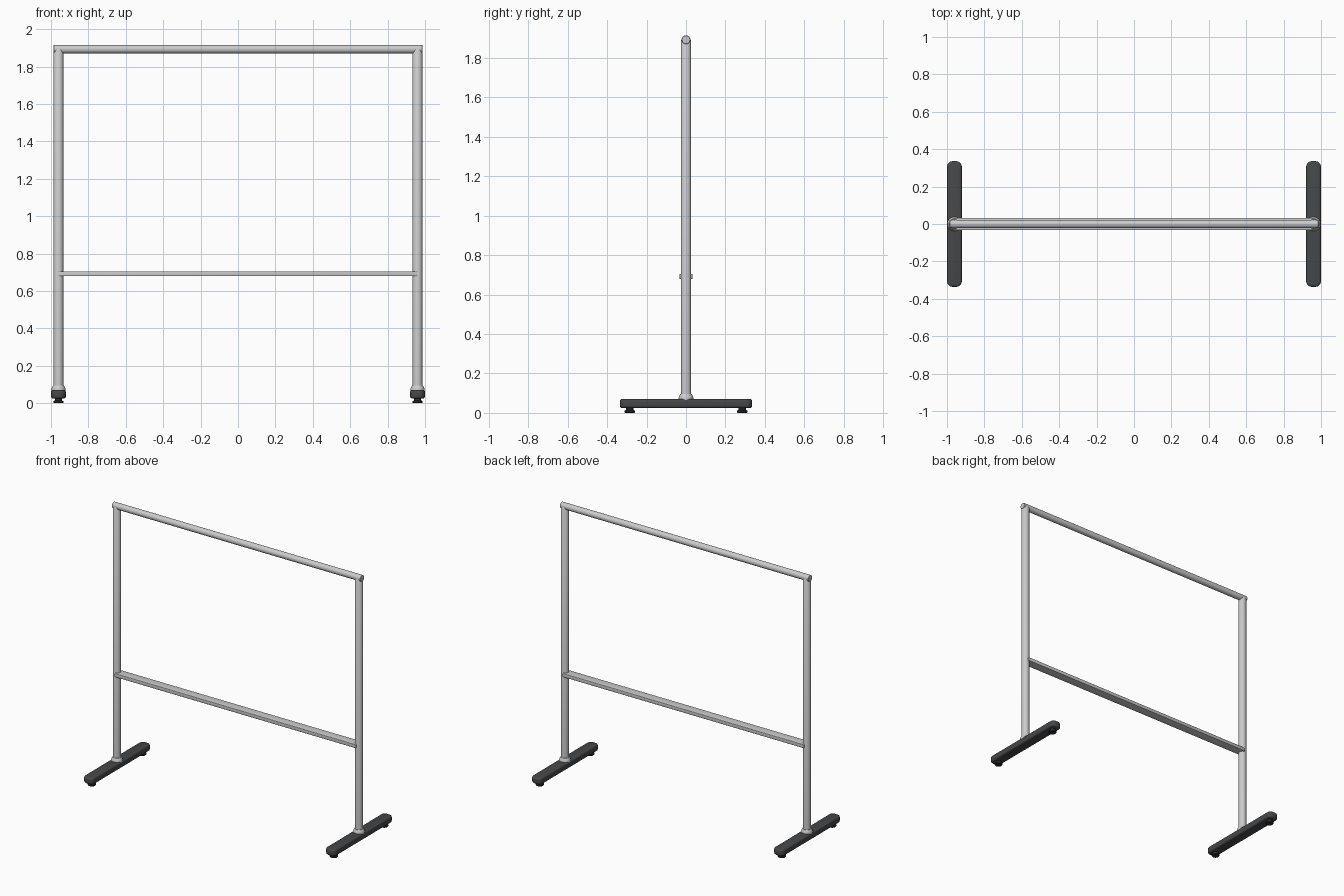
import bpy, bmesh, math
from mathutils import Matrix

if "Cube" in bpy.data.objects:
    bpy.data.objects.remove(bpy.data.objects["Cube"])

POST_X = 0.96


def material(name, v):
    m = bpy.data.materials.new(name)
    m.diffuse_color = (v, v * 1.05, v * 1.1, 1)
    m.use_nodes = True
    m.node_tree.nodes["Principled BSDF"].inputs["Base Color"].default_value = m.diffuse_color
    return m


dark = material("dark_foot", 0.06)
black = material("black_rubber", 0.025)


def finish(name, bm, mat=None):
    bmesh.ops.recalc_face_normals(bm, faces=bm.faces)
    me = bpy.data.meshes.new(name)
    bm.to_mesh(me)
    bm.free()
    ob = bpy.data.objects.new(name, me)
    bpy.context.collection.objects.link(ob)
    if mat:
        me.materials.append(mat)
    bpy.ops.object.select_all(action='DESELECT')
    ob.select_set(True)
    bpy.context.view_layer.objects.active = ob
    bpy.ops.object.shade_smooth_by_angle(angle=math.radians(35))
    return ob


def turned(name, profile, loc, mat=None, n=32, rot=None):
    """Solid of revolution from (radius, height) points, capped at both ends."""
    bm = bmesh.new()
    rings = [[bm.verts.new((r * math.cos(2 * math.pi * i / n),
                            r * math.sin(2 * math.pi * i / n), z))
              for i in range(n)] for r, z in profile]
    for a, b in zip(rings, rings[1:]):
        for i in range(n):
            j = (i + 1) % n
            bm.faces.new((a[i], a[j], b[j], b[i]))
    bm.faces.new(rings[0][::-1])
    bm.faces.new(rings[-1])
    m = Matrix.Translation(loc)
    if rot:
        m = m @ rot
    bm.transform(m)
    return finish(name, bm, mat)


def block(name, size, loc, corner, axis, edge, mat=None):
    """Box with rounded corners along one axis and softened rims."""
    bm = bmesh.new()
    bmesh.ops.create_cube(bm, size=1, matrix=Matrix.Diagonal((*size, 1)))
    along = [e for e in bm.edges
             if abs((e.verts[0].co - e.verts[1].co)[axis]) > 1e-5]
    bmesh.ops.bevel(bm, geom=along, offset=corner, segments=6,
                    profile=0.5, affect='EDGES')
    bm.normal_update()
    rims = [e for e in bm.edges if len(e.link_faces) == 2
            and e.calc_face_angle() > math.radians(60)]
    bmesh.ops.bevel(bm, geom=rims, offset=edge, segments=3,
                    profile=0.5, affect='EDGES')
    bm.transform(Matrix.Translation(loc))
    return finish(name, bm, mat)


for side, x in (("left", -POST_X), ("right", POST_X)):
    # Foot beam with rounded ends
    block(f"{side}_foot", (0.079, 0.672, 0.046), (x, 0, 0.048),
          0.03, 2, 0.011, dark)
    # Levelling pads
    for end, y in (("front", -0.285), ("back", 0.285)):
        turned(f"{side}_{end}_pad",
               [(0.024, 0), (0.027, 0.004), (0.027, 0.011), (0.019, 0.015),
                (0.019, 0.03)], (x, y, 0), black, 24)
    # Flared collar and upright
    turned(f"{side}_collar",
           [(0.038, 0.065), (0.038, 0.075), (0.035, 0.084), (0.029, 0.095),
            (0.02, 0.095)], (x, 0, 0))
    turned(f"{side}_post",
           [(0.026, 0.06), (0.026, 1.888), (0.023, 1.893)], (x, 0, 0))

# Round top rail with softened ends
turned("top_rail",
       [(0.0195, -0.987), (0.0225, -0.984), (0.0225, 0.984), (0.0195, 0.987)],
       (0, 0, 1.8925), rot=Matrix.Rotation(math.pi / 2, 4, 'Y'))

# Flat cross bar between the posts
block("cross_bar", (1.916, 0.066, 0.026), (0, 0, 0.692), 0.006, 1, 0.003)
